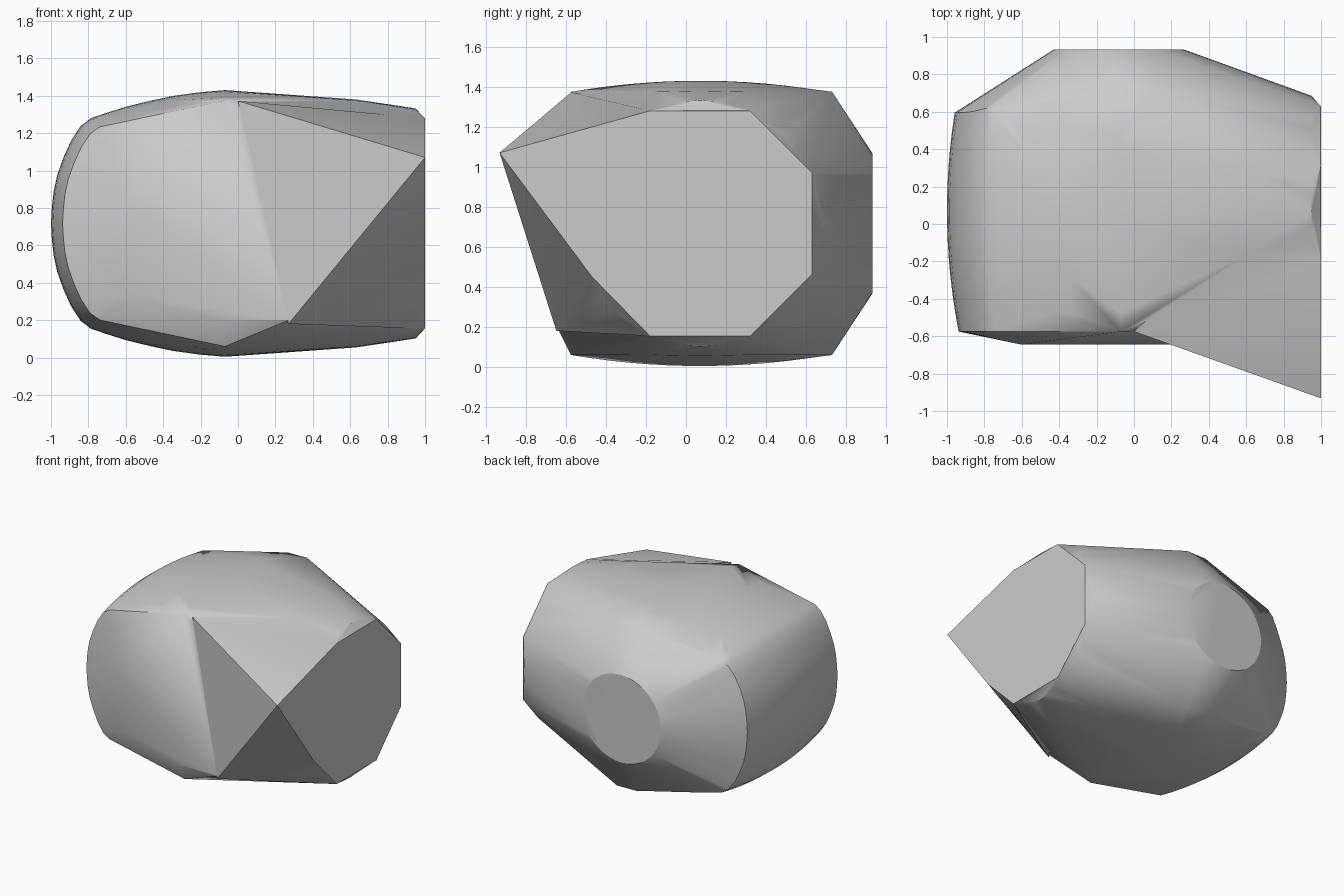
import bpy, bmesh, math

cube = bpy.data.objects.get("Cube")
if cube:
    bpy.data.objects.remove(cube, do_unlink=True)

MID = 0.717  # height of the horizontal symmetry plane

grey = bpy.data.materials.new("stone grey")
grey.use_nodes = True
colour = (0.6, 0.6, 0.6, 1)
grey.diffuse_color = colour
grey.node_tree.nodes["Principled BSDF"].inputs["Base Color"].default_value = colour


def mirrored(points):
    """Add the copy of each point below the middle plane."""
    return points + [(x, y, 2 * MID - z) for x, y, z in points]


def circle(radius, n):
    return [(radius * math.cos(i * math.tau / n), radius * math.sin(i * math.tau / n))
            for i in range(n)]


def hull_object(name, points):
    """Wrap points in one convex skin."""
    bm = bmesh.new()
    for p in points:
        bm.verts.new(p)
    bmesh.ops.remove_doubles(bm, verts=bm.verts, dist=0.004)
    bmesh.ops.convex_hull(bm, input=bm.verts)
    loose = [v for v in bm.verts if not v.link_faces]
    bmesh.ops.delete(bm, geom=loose, context='VERTS')
    bmesh.ops.dissolve_limit(bm, angle_limit=math.radians(0.5),
                             verts=bm.verts, edges=bm.edges)
    bmesh.ops.recalc_face_normals(bm, faces=bm.faces)
    mesh = bpy.data.meshes.new(name)
    bm.to_mesh(mesh)
    bm.free()
    mesh.materials.append(grey)
    obj = bpy.data.objects.new(name, mesh)
    bpy.context.collection.objects.link(obj)
    return obj


# Quarter outline of the left end: reach, height, extra height at mid depth
outline = [(1, 0, 0), (0.995, 0.12, 0), (0.985, 0.24, 0), (0.965, 0.36, 0),
           (0.93, 0.49, 0), (0.885, 0.62, 0), (0.83, 0.73, 0), (0.77, 0.785, 0.005),
           (0.68, 0.81, 0.02), (0.57, 0.84, 0.035), (0.43, 0.88, 0.04),
           (0.3, 0.916, 0.04), (0.15, 0.958, 0.025), (0, 1, 0)]

# Rounded left end, bulging towards the middle of the depth
body = []
STEPS = 12
for i in range(STEPS + 1):
    for u, v, extra in outline:
        y = -0.575 + 1.17 * i / STEPS
        if i == STEPS:
            y += 0.135 * v ** 6
        bulge = 1 - ((y - 0.07) / 0.66) ** 2
        body.append((-0.07 - u * (0.865 + 0.065 * bulge), y,
                     MID + (v + extra * bulge) * (0.655 + 0.058 * bulge)))

# Long upper edge running to the right end
body += [(0.63, 0.07, 1.38), (0.63, -0.15, 1.375), (0.63, 0.29, 1.375),
         (0.1, 0.73, 1.375)]
body = mirrored(body)

# Round shoulder behind the right end, and the flat round back
body += [(0.95, 0.07 + a, MID + b) for a, b in circle(0.615, 48)]
body += [(-0.08 + a, 0.932, MID + b) for a, b in circle(0.35, 40)]

# Flat front
body += [(0.27, -0.645, 0.2), (-0.6, -0.645, 0.33), (-0.1, -0.645, 0.2),
         (-0.6, -0.645, 0.85)]

# Flat right end, just inside the end of the corner wedge
end = mirrored([(1, -0.18, 1.28), (1, 0.32, 1.28), (1, 0.63, 0.97)])
end.append((1, -0.47, 0.45))
body += [(0.998, y, z) for x, y, z in end]
boulder = hull_object("boulder", body)

# Projecting front corner
wedge = hull_object("corner_wedge", end + [
    (1, -0.932, 1.07), (0.27, -0.648, 0.18), (0, -0.575, 1.372)])

# Merge both parts into one surface
union = boulder.modifiers.new("join_corner", 'BOOLEAN')
union.operation = 'UNION'
union.solver = 'EXACT'
union.object = wedge
bpy.context.view_layer.objects.active = boulder
boulder.select_set(True)
bpy.ops.object.modifier_apply(modifier=union.name)
bpy.data.objects.remove(wedge, do_unlink=True)
bpy.ops.object.shade_smooth_by_angle(angle=math.radians(25))
